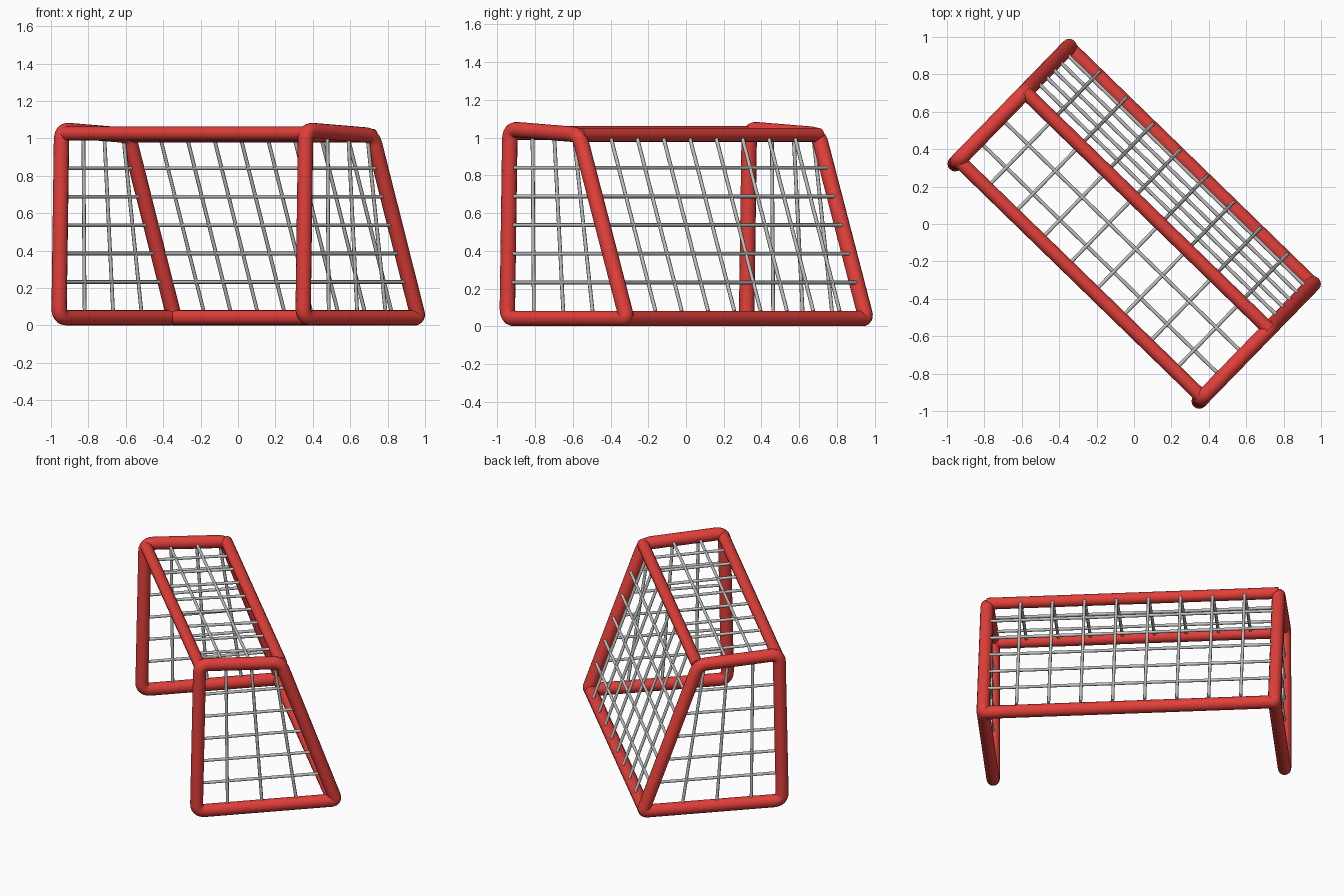
import bpy, math
from mathutils import Vector

if "Cube" in bpy.data.objects:
    bpy.data.objects.remove(bpy.data.objects["Cube"])

ANG = math.radians(44.2)
C, S = math.cos(ANG), math.sin(ANG)


def P(u, d, z):
    """Goal space (u = along width, d = depth, z = up) to world space."""
    return Vector((u * C + d * S, -u * S + d * C, z))


def material(name, col):
    m = bpy.data.materials.new(name)
    m.diffuse_color = (*col, 1)
    m.use_nodes = True
    m.node_tree.nodes["Principled BSDF"].inputs["Base Color"].default_value = m.diffuse_color
    return m


RED = material("red paint", (0.76, 0.05, 0.042))
GREY = material("grey net", (0.52, 0.53, 0.53))


def tubes(name, paths, radius, mat, cyclic=False, res=4):
    """Round tubes along several poly paths, joined into one mesh object."""
    cu = bpy.data.curves.new(name, 'CURVE')
    cu.dimensions = '3D'
    cu.bevel_depth = radius
    cu.bevel_resolution = res
    cu.use_fill_caps = True
    for pts in paths:
        sp = cu.splines.new('POLY')
        sp.points.add(len(pts) - 1)
        for q, p in zip(sp.points, pts):
            q.co = (*P(*p), 1)
        sp.use_cyclic_u = cyclic
        sp.use_smooth = True
    cu.materials.append(mat)
    ob = bpy.data.objects.new(name, cu)
    bpy.context.collection.objects.link(ob)
    bpy.ops.object.select_all(action='DESELECT')
    ob.select_set(True)
    bpy.context.view_layer.objects.active = ob
    bpy.ops.object.convert(target='MESH')
    bpy.ops.object.shade_smooth_by_angle(angle=math.radians(50))
    return ob


def fillet(corners, steps=6):
    """Round the corners (d, z, trim) of a closed profile."""
    out = []
    for i, (d, z, t) in enumerate(corners):
        c = Vector((d, z))
        a = c + (Vector(corners[i - 1][:2]) - c).normalized() * t
        b = c + (Vector(corners[(i + 1) % len(corners)][:2]) - c).normalized() * t
        for k in range(steps + 1):
            s = k / steps
            out.append(a * (1 - s) ** 2 + c * 2 * s * (1 - s) + b * s * s)
    return out


W, R = 0.91, 0.041
ZB = 0.041                                  # bottom rail height
FRONT_B, FRONT_T = (-0.437, ZB), (-0.417, 1.045)
BACK_B, BACK_T = (0.447, ZB), (0.095, 1.015)


def at(a, b, z):
    """Depth on the post a-b at height z."""
    return a[0] + (b[0] - a[0]) * (z - a[1]) / (b[1] - a[1])


# side frames
profile = fillet([(*FRONT_B, 0.055), (*FRONT_T, 0.055), (*BACK_T, 0.05), (*BACK_B, 0.03)])
for side, name in ((-1, "left_side_frame"), (1, "right_side_frame")):
    tubes(name, [[(side * W, p.x, p.y) for p in profile]], R, RED, True, 6)

# bars joining the frames
for name, d, z, r in (("front_crossbar", -0.41, 1.025, 0.037),
                      ("back_top_bar", 0.1, 1.014, 0.037),
                      ("back_ground_bar", 0.432, ZB, 0.041)):
    tubes(name, [[(-W, d, z), (W, d, z)]], r, RED, False, 6)

# net wires
levels = [0.232 + 0.152 * i for i in range(5)]
columns = [-0.7 + 0.2 * i for i in range(8)]
r = 0.01

# back net lies on the outer side of the posts
NT, NB = (0.127, 0.995), (0.455, 0.08)
back = [[(-0.885, at(NB, NT, z), z), (0.885, at(NB, NT, z), z)] for z in levels]
back += [[(u, *NT), (u, *NB)] for u in columns]
tubes("back_net", back, r, GREY, res=2)

# roof net
roof = [[(u, -0.41, 1.027), (u, 0.1, 1.014)] for u in columns]
roof += [[(-W, d, 1.02), (W, d, 1.02)] for d in (-0.26, -0.09)]
tubes("roof_net", roof, r, GREY, res=2)

# side nets with fanned uprights
for side, name in ((-1, "left_side_net"), (1, "right_side_net")):
    u = side * W
    net = [[(u, at(FRONT_B, FRONT_T, z), z), (u, at(BACK_B, BACK_T, z), z)] for z in levels]
    net += [[(u, b, ZB), (u, t, 1.02)] for b, t in ((-0.24, -0.25), (-0.02, -0.09), (0.2, 0.055))]
    tubes(name, net, r, GREY, res=2)
